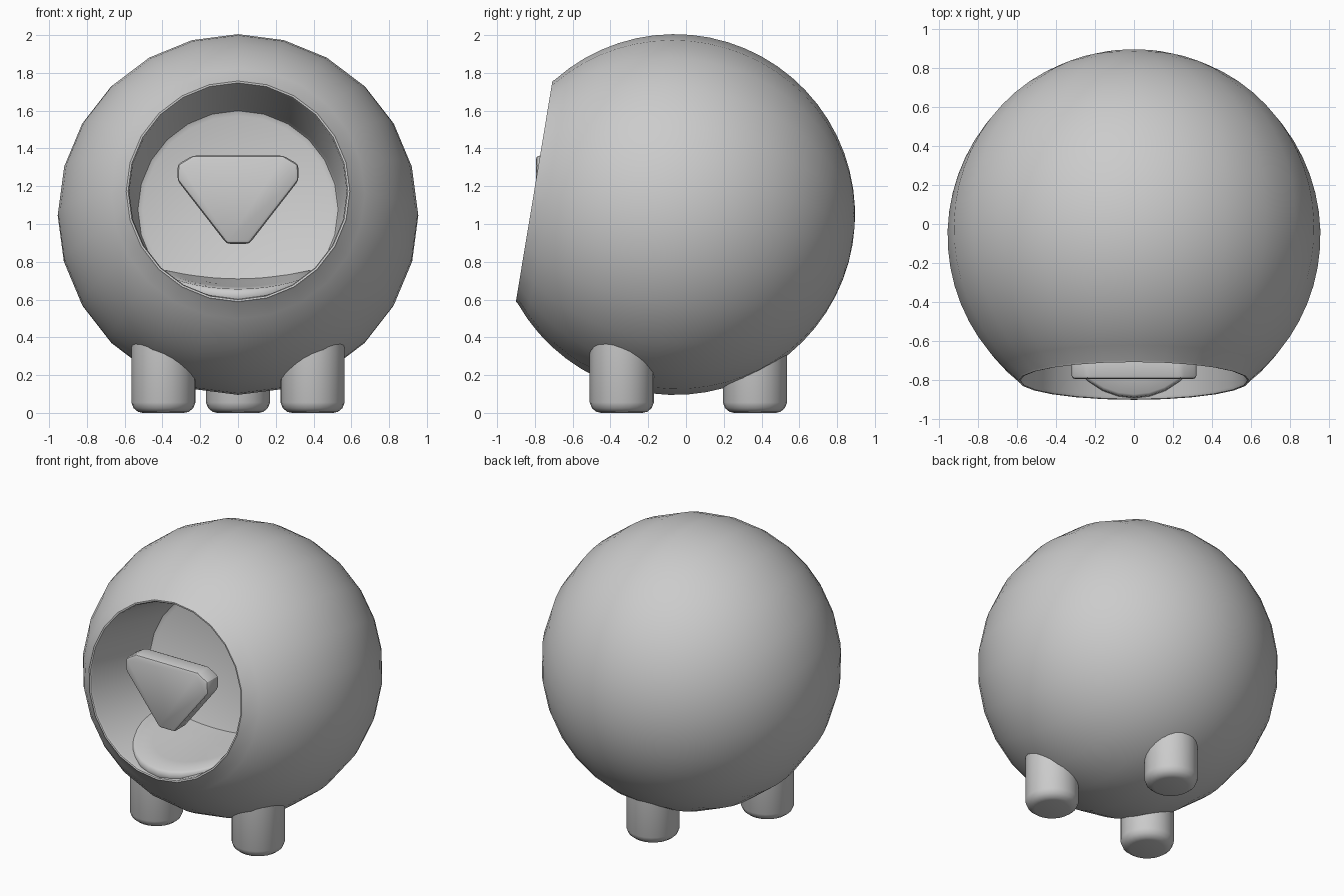
import bpy, bmesh, math
from mathutils import Vector

if "Cube" in bpy.data.objects:
    bpy.data.objects.remove(bpy.data.objects["Cube"])


def finish(name, bm, angle=40):
    bmesh.ops.recalc_face_normals(bm, faces=bm.faces[:])
    me = bpy.data.meshes.new(name)
    bm.to_mesh(me)
    bm.free()
    me.shade_smooth()
    me.set_sharp_from_angle(angle=math.radians(angle))
    ob = bpy.data.objects.new(name, me)
    bpy.context.collection.objects.link(ob)
    return ob


def skin(rings, start, end):
    """Bridge closed rings of points and cap both ends with a fan."""
    bm = bmesh.new()
    loops = [[bm.verts.new(p) for p in ring] for ring in rings]
    n = len(loops[0])
    for a, b in zip(loops, loops[1:]):
        for i in range(n):
            j = (i + 1) % n
            bm.faces.new((a[i], a[j], b[j], b[i]))
    for loop, pole in ((loops[0], start), (loops[-1], end)):
        c = bm.verts.new(pole)
        for i in range(n):
            bm.faces.new((loop[i], loop[(i + 1) % n], c))
    return bm


# Round body with a deep, slightly upturned face opening
R, SEG = 0.955, 24
centre = Vector((0, -0.06, 1.05))
tilt = math.radians(9.4)
axis = Vector((0, -math.cos(tilt), math.sin(tilt)))
up = Vector((0, math.sin(tilt), math.cos(tilt)))
right = Vector((1, 0, 0))
profile = []
for i in range(1, 25):
    a = math.radians(180 - (180 - 38.8) * i / 24)
    profile.append((R * math.sin(a), R * math.cos(a)))
profile += [(0.592, 0.754), (0.582, 0.752), (0.576, 0.738),
            (0.54, 0.19), (0.53, 0.163), (0.505, 0.15)]
rings = [[centre + axis * h + (right * math.sin(t) + up * math.cos(t)) * r
          for t in (2 * math.pi * k / SEG for k in range(SEG))]
         for r, h in profile]
finish("body_shell", skin(rings, centre - axis * R, centre + axis * 0.15))

# Lower lip: dished oval pad that fills the bottom of the opening
def lip_point(t, s, dz):
    x, y = 0.42 * s * math.cos(t), -0.4 + 0.492 * s * math.sin(t)
    return Vector((x, y, 0.655 + 0.09 * (y + 0.88) + 0.3 * x * x + dz))


section = [(0.88, -0.1), (0.97, -0.075), (1, -0.04), (0.99, -0.012),
           (0.96, 0), (0.7, 0), (0.4, 0), (0.15, 0)]
rings = [[lip_point(2 * math.pi * k / 32, s, dz) for k in range(32)]
         for s, dz in section]
finish("lower_lip", skin(rings, lip_point(0, 0, -0.1), lip_point(0, 0, 0)), 50)

# Nose: triangular plate with clipped, softened corners
half = [(0.06, 0.895), (0.32, 1.23), (0.32, 1.315), (0.24, 1.362)]
outline = half + [(-x, z) for x, z in reversed(half)]
bm = bmesh.new()
face = bm.faces.new([bm.verts.new((x, -0.795, z)) for x, z in outline])
ext = bmesh.ops.extrude_face_region(bm, geom=[face], use_keep_orig=True)
bmesh.ops.translate(bm, vec=(0, 0.13, 0),
                    verts=[v for v in ext["geom"] if isinstance(v, bmesh.types.BMVert)])
bmesh.ops.recalc_face_normals(bm, faces=bm.faces[:])
bmesh.ops.bevel(bm, geom=bm.edges[:], offset=0.02, segments=2,
                profile=0.5, affect='EDGES')
finish("nose", bm, 30)

# Three stubby feet with rounded soles
foot = [(0.11, 0), (0.135, 0.006), (0.158, 0.025), (0.17, 0.055), (0.17, 0.45)]
for name, x, y in (("front_foot_left", -0.395, -0.34),
                   ("front_foot_right", 0.395, -0.34),
                   ("back_foot", 0, 0.365)):
    rings = [[Vector((x + r * math.cos(t), y + r * math.sin(t), z))
              for t in (2 * math.pi * k / 24 for k in range(24))]
             for r, z in foot]
    finish(name, skin(rings, (x, y, 0), (x, y, 0.45)))
